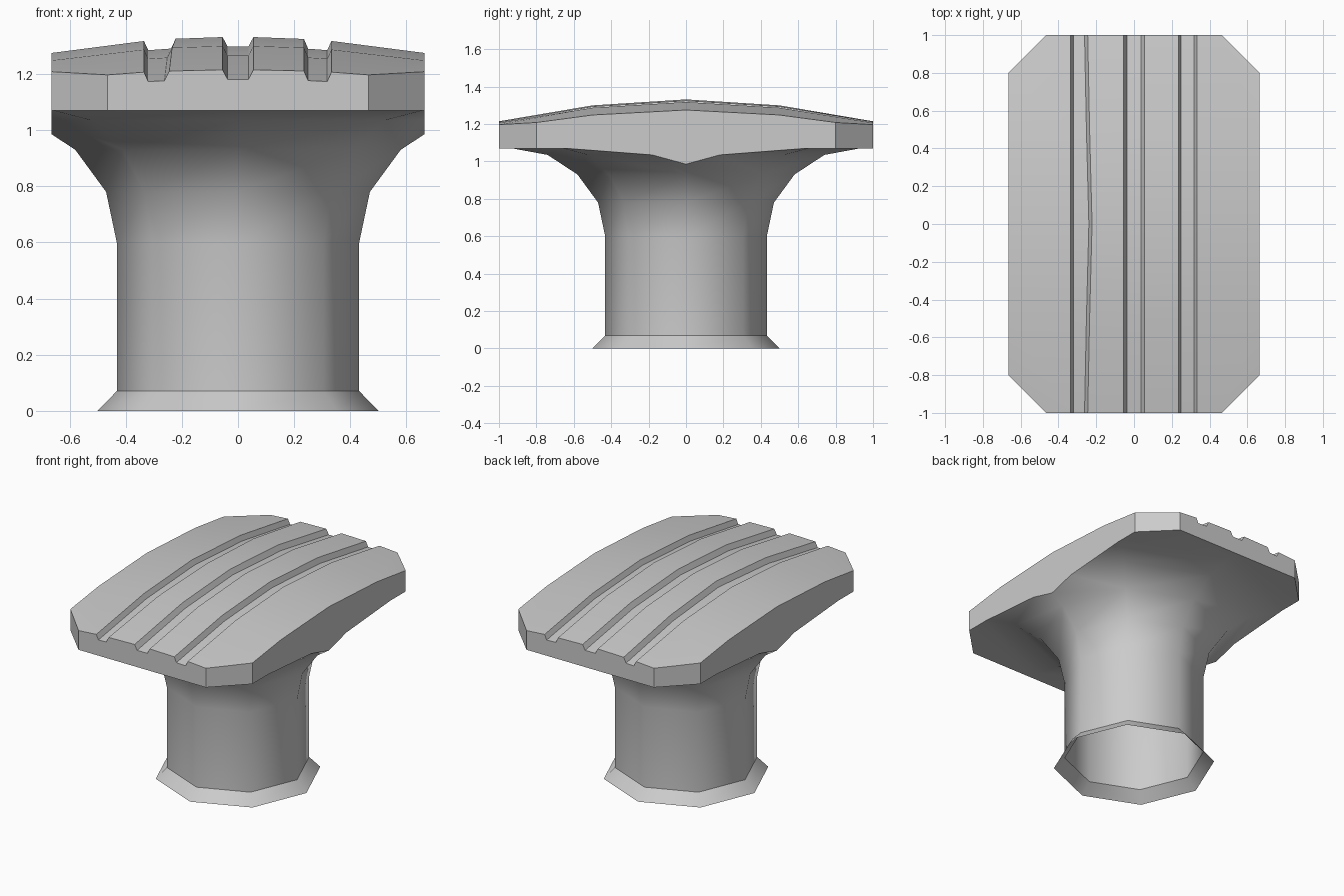
import bpy, bmesh, math
from mathutils import Vector

if "Cube" in bpy.data.objects:
    bpy.data.objects.remove(bpy.data.objects["Cube"])

W, L, C = 0.665, 1.0, 0.2           # cap half width, half length, corner cut
bm = bmesh.new()

# cap outline as eight vertical planes (normal, distance)
r2 = math.sqrt(0.5)
planes = [(Vector((s, 0, 0)), W) for s in (-1, 1)]
planes += [(Vector((0, s, 0)), L) for s in (-1, 1)]
chamfers = [(Vector((sx * r2, sy * r2, 0)), (W + L - C) * r2)
            for sx in (-1, 1) for sy in (-1, 1)]
planes += chamfers


def cut(faces_of, n, d):
    faces = [f for f in bm.faces if faces_of(f)]
    geom = set(faces)
    for f in faces:
        geom.update(f.edges)
        geom.update(f.verts)
    bmesh.ops.bisect_plane(bm, geom=list(geom), dist=1e-5, plane_co=n * d,
                           plane_no=n, clear_outer=True)


def skin(rows, closed):
    for a, b in zip(rows, rows[1:]):
        n = len(a)
        for i in range(n if closed else n - 1):
            j = (i + 1) % n
            bm.faces.new((a[i], a[j], b[j], b[i]))


# octagonal stem with foot and flared underside, trimmed to the cap outline
profile = [(0.5, 0), (0.432, 0.07), (0.432, 0.6), (0.47, 0.78),
           (0.58, 0.93), (0.74, 1.035), (0.93, 1.07), (2.0, 1.07)]
skin([[bm.verts.new((r * math.cos(k * math.pi / 4), r * math.sin(k * math.pi / 4), z))
       for k in range(8)] for r, z in profile], True)
for n, d in planes:
    cut(lambda f: True, n, d)

# domed top with three lengthwise grooves
rows = []
for y, ridge, bend, inner in ((-1, 1.215, 0.075, 0.245), (-0.5, 1.30, 0.117, 0.235),
                              (0, 1.332, 0.129, 0.222), (0.5, 1.30, 0.117, 0.235),
                              (1, 1.215, 0.075, 0.245)):
    section = [(-W, 0), (-0.335, 0), (-0.32, 1), (-inner - 0.017, 1), (-inner, 0),
               (-0.055, 0), (-0.037, 1), (0.037, 1), (0.055, 0),
               (0.235, 0), (0.25, 1), (0.318, 1), (0.333, 0), (W, 0)]
    rows.append([bm.verts.new((x, y, ridge - bend * x * x - 0.034 * g))
                 for x, g in section])
skin(rows, False)
for n, d in chamfers:
    cut(lambda f: all(v.co.z > 1.12 for v in f.verts), n, d)
for f in bm.faces:
    f.smooth = True

# flat side walls joining underside and top
for n, d in planes:
    t = Vector((-n.y, n.x, 0))
    on = sorted((v for v in bm.verts if abs(v.co.dot(n) - d) < 1e-4),
                key=lambda v: v.co.dot(t))
    low = [v for v in on if v.co.z < 1.12]
    high = [v for v in on if v.co.z >= 1.12]
    wall = bm.faces.new(low + high[::-1])
    wall.smooth = False

bmesh.ops.recalc_face_normals(bm, faces=bm.faces[:])
for e in bm.edges:
    foot = all(abs(v.co.z - 0.07) < 1e-4 for v in e.verts)
    e.smooth = not foot and e.calc_face_angle(0) < math.radians(47)

mesh = bpy.data.meshes.new("grooved_pedestal_cap")
bm.to_mesh(mesh)
bm.free()
bpy.context.collection.objects.link(bpy.data.objects.new("grooved_pedestal_cap", mesh))
